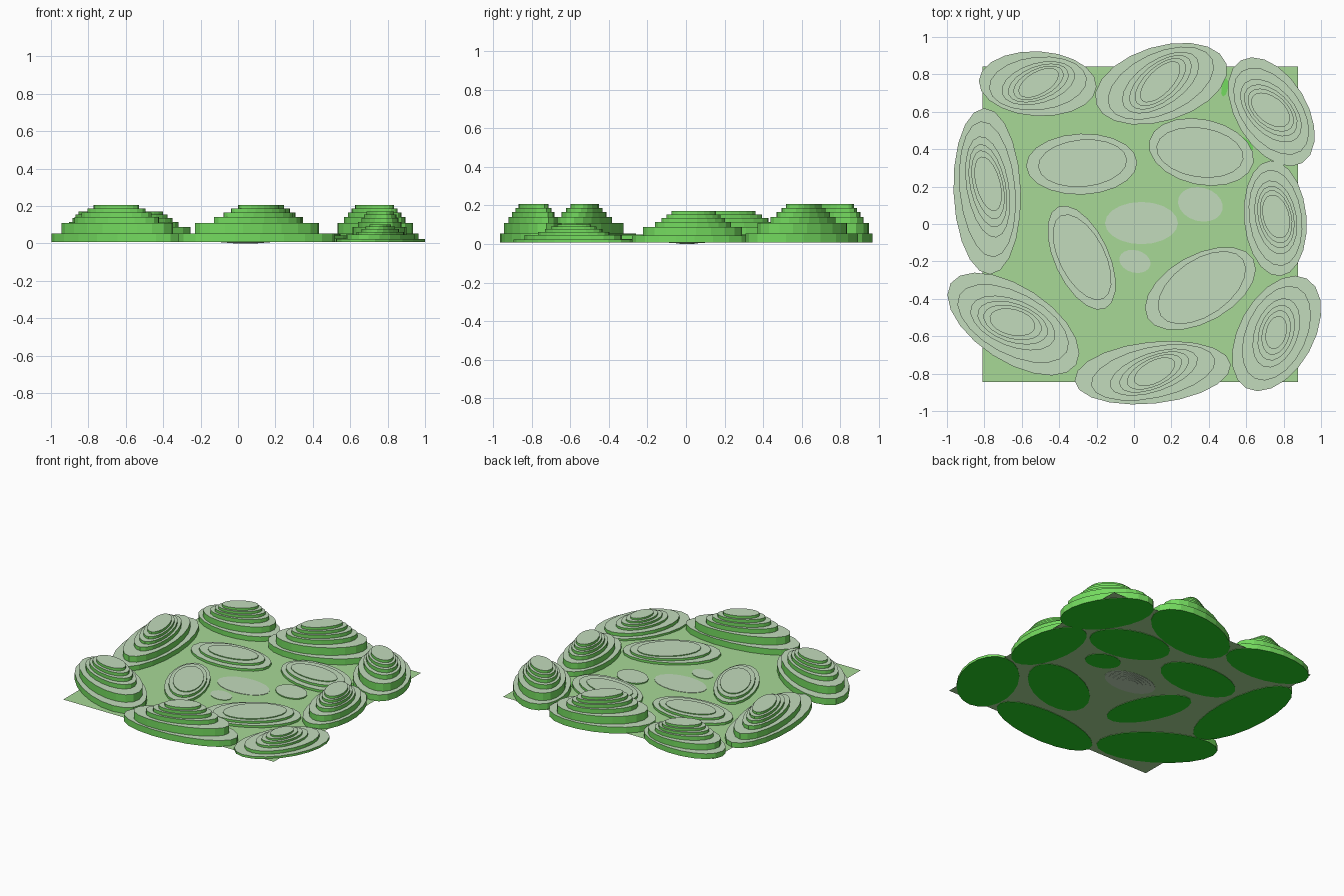
import bpy, bmesh, math

if "Cube" in bpy.data.objects:
    bpy.data.objects.remove(bpy.data.objects["Cube"])


def srgb(r, g, b):
    f = lambda v: ((v / 255 + 0.055) / 1.055) ** 2.4
    return (f(r), f(g), f(b), 1.0)


def material(name, rgb):
    m = bpy.data.materials.new(name)
    m.diffuse_color = srgb(*rgb)
    m.use_nodes = True
    m.node_tree.nodes["Principled BSDF"].inputs["Base Color"].default_value = m.diffuse_color
    return m


TOP = material("grey green top", (194, 219, 188))
SIDE = material("bright green side", (116, 219, 95))
UNDER = material("deep green underside", (40, 212, 36))
GROUND = material("light green ground", (167, 216, 150))


def finish(name, bm, mats):
    me = bpy.data.meshes.new(name)
    bm.to_mesh(me)
    bm.free()
    for m in mats:
        me.materials.append(m)
    ob = bpy.data.objects.new(name, me)
    bpy.context.collection.objects.link(ob)
    return ob


def slab(bm, ellipse, z0, z1, sides=20):
    """Elliptical disc; top faces use slot 0, walls slot 1, underside slot 2."""
    cx, cy, a, b, rot = ellipse
    c, s = math.cos(math.radians(rot)), math.sin(math.radians(rot))
    rings = []
    for z in (z0, z1):
        ring = []
        for i in range(sides):
            t = 2 * math.pi * i / sides
            u, v = a * math.cos(t), b * math.sin(t)
            ring.append(bm.verts.new((cx + u * c - v * s, cy + u * s + v * c, z)))
        rings.append(ring)
    lo, hi = rings
    bm.faces.new(hi).material_index = 0
    bm.faces.new(lo[::-1]).material_index = 2
    for i in range(sides):
        j = (i + 1) % sides
        bm.faces.new((lo[i], lo[j], hi[j], hi[i])).material_index = 1


def terraces(name, outer, inner, steps, heights, base=0.007, mats=(TOP, SIDE, UNDER)):
    """Stack of discs blending from the outer ellipse to the summit ellipse."""
    bm = bmesh.new()
    z = base
    for t, h in zip(steps, heights):
        e = [p + (q - p) * t for p, q in zip(outer, inner)]
        slab(bm, e, z, h)
        z = h - 0.004
    return finish(name, bm, mats)


# ground sheet
bm = bmesh.new()
bm.faces.new([bm.verts.new(p) for p in (
    (-0.81, -0.845, 0.01), (0.878, -0.845, 0.01), (0.878, 0.842, 0.01), (-0.81, 0.842, 0.01))])
finish("ground_sheet", bm, [GROUND])

# tall outer hills: outer ellipse, summit ellipse (x, y, a, b, rotation)
STEPS = (0, 0.27, 0.58, 0.74, 0.87, 1)
HIGH = (0.053, 0.108, 0.14, 0.165, 0.187, 0.206)
MID = (0.045, 0.088, 0.115, 0.135, 0.153, 0.17)
LOW = (0.024, 0.047, 0.062, 0.077, 0.09, 0.102)
terraces("hill_front_left", (-.645, -.535, .40, .20, -33), (-.65, -.525, .125, .07, -14), STEPS, HIGH)
terraces("hill_front", (.10, -.795, .42, .165, 6), (.11, -.79, .12, .06, 28), STEPS, HIGH)
terraces("hill_front_right", (.762, -.585, .335, .20, 61), (.76, -.58, .09, .055, 76), STEPS, LOW)
terraces("hill_right", (.755, .03, .31, .167, 95), (.76, .04, .12, .07, 105), STEPS, MID)
terraces("hill_back_right", (.735, .60, .32, .19, -59), (.73, .61, .12, .07, -38), STEPS, HIGH)
terraces("hill_back", (.145, .75, .365, .20, 17), (.14, .76, .14, .065, 46), STEPS, HIGH)
terraces("hill_back_left", (-.515, .75, .315, .173, -3), (-.51, .755, .12, .06, 30), STEPS, MID)
terraces("hill_left", (-.785, .175, .445, .18, 92), (-.78, .215, .15, .065, 105), STEPS, MID)

# low inner mounds
MS, MH = (0, 0.5, 1), (0.027, 0.043, 0.049)
terraces("mound_back_left", (-.28, .32, .297, .163, 2), (-.27, .33, .18, .09, 8), MS, MH)
terraces("mound_back_right", (.36, .385, .285, .175, -12), (.345, .38, .185, .09, -5), MS, MH)
terraces("mound_left", (-.28, -.18, .30, .145, -65), (-.275, -.175, .2, .1, -61), MS, MH)
terraces("mound_right", (.355, -.345, .324, .18, 29), (.37, -.335, .21, .12, 40), MS, MH)

# nearly flat patches
terraces("patch_right", (.355, .105, .122, .09, -15), (.355, .105, .122, .09, -15), (0,), (0.018,))
terraces("patch_front", (.005, -.2, .085, .06, -15), (.005, -.2, .085, .06, -15), (0,), (0.014,), 0.0105, (TOP, SIDE, TOP))

# small bright slivers in the gaps beside the back right hill
for name, e in (("sliver_back", (.485, .73, .05, .018, 80)), ("sliver_right", (.60, .43, .05, .02, -45))):
    bm = bmesh.new()
    slab(bm, e, 0.0105, 0.014, 8)
    finish(name, bm, [SIDE, SIDE, SIDE])

# shallow hollow in the middle: discs shrinking downward under the sheet
bm = bmesh.new()
for k in range(5):
    f = 1 - 0.165 * k
    slab(bm, (.04, .005, .195 * f, .113 * f, 0), 0.008 - 0.002 * k, 0.0125 - 0.002 * k)
finish("centre_hollow", bm, [TOP, TOP, TOP])
